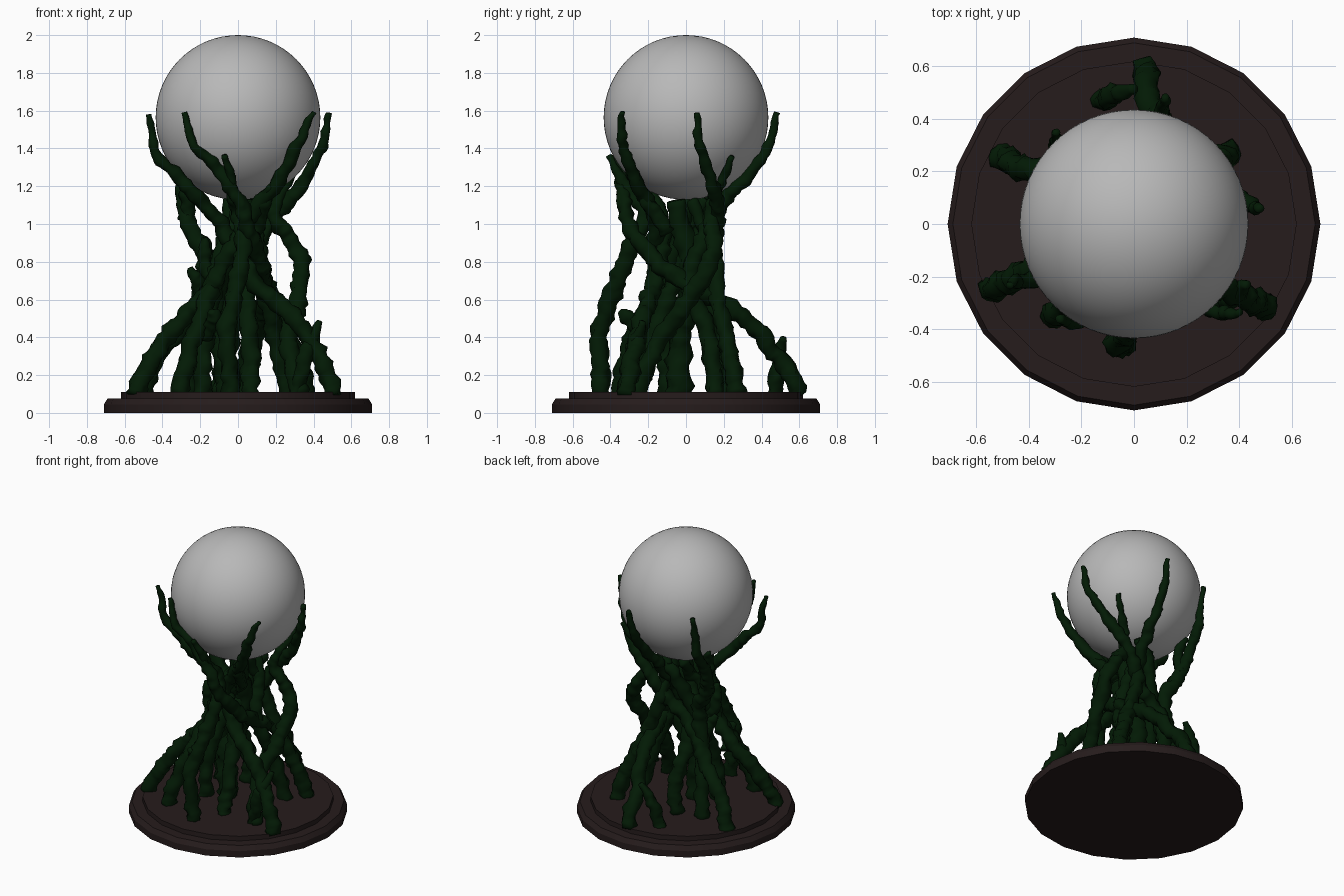
import bpy, bmesh, math, random
from mathutils import Vector, noise

random.seed(4)
if "Cube" in bpy.data.objects:
    bpy.data.objects.remove(bpy.data.objects["Cube"], do_unlink=True)


def material(name, rgb):
    m = bpy.data.materials.new(name)
    m.use_nodes = True
    m.diffuse_color = (*rgb, 1)
    bsdf = m.node_tree.nodes["Principled BSDF"]
    bsdf.inputs["Base Color"].default_value = (*rgb, 1)
    bsdf.inputs["Roughness"].default_value = 0.7
    return m


GREY = material("pale grey", (0.48, 0.48, 0.48))
WOOD = material("dark brown", (0.019, 0.0115, 0.0115))
GREEN = material("dark green", (0.0008, 0.0105, 0.0015))


def add_object(name, bm, mat):
    bmesh.ops.recalc_face_normals(bm, faces=bm.faces)
    mesh = bpy.data.meshes.new(name)
    bm.to_mesh(mesh)
    bm.free()
    mesh.materials.append(mat)
    ob = bpy.data.objects.new(name, mesh)
    bpy.context.collection.objects.link(ob)
    return ob


def skin(bm, rings):
    """Join closed rings of points into a capped tube."""
    loops = [[bm.verts.new(p) for p in ring] for ring in rings]
    n = len(loops[0])
    for a, b in zip(loops, loops[1:]):
        for i in range(n):
            j = (i + 1) % n
            bm.faces.new((a[i], a[j], b[j], b[i]))
    bm.faces.new(loops[0][::-1])
    bm.faces.new(loops[-1])


# stepped base with twenty sides
def disc(name, profile, sides=20):
    bm = bmesh.new()
    step = math.tau / sides
    skin(bm, [[(r * math.cos(i * step), r * math.sin(i * step), z)
               for i in range(sides)] for r, z in profile])
    ob = add_object(name, bm, WOOD)
    bpy.ops.object.select_all(action='DESELECT')
    bpy.context.view_layer.objects.active = ob
    ob.select_set(True)
    bpy.ops.object.shade_smooth_by_angle(angle=math.radians(30))


disc("base_plate", [(0.71, 0), (0.71, 0.045), (0.69, 0.077)])
disc("base_step", [(0.62, 0.07), (0.62, 0.11)])

# globe
bm = bmesh.new()
bmesh.ops.create_uvsphere(bm, u_segments=64, v_segments=32, radius=0.436)
bmesh.ops.translate(bm, verts=bm.verts, vec=(0, 0, 1.564))
for f in bm.faces:
    f.smooth = True
add_object("globe", bm, GREY)


# gnarled vine through a few points, tapering from foot to tip
def spline(p0, p1, p2, p3, t):
    return 0.5 * (2 * p1 + (p2 - p0) * t + (2 * p0 - 5 * p1 + 4 * p2 - p3) * t * t
                  + (3 * p1 - p0 - 3 * p2 + p3) * t ** 3)


def vine(name, points, foot=0.047, tip=0.015, sides=10, steps=12):
    pts = [Vector(p) for p in points]
    pts = [2 * pts[0] - pts[1]] + pts + [2 * pts[-1] - pts[-2]]
    path = [spline(*pts[k:k + 4], s / steps)
            for k in range(len(pts) - 3) for s in range(steps)] + [pts[-2]]
    seed = Vector([random.uniform(0, 50) for _ in range(3)])
    rings = []
    last = len(path) - 1
    for k, c in enumerate(path):
        t = k / last
        along = (path[min(k + 1, last)] - path[max(k - 1, 0)]).normalized()
        side = along.cross(Vector((0.6, 0.8, 0.1))).normalized()
        other = along.cross(side)
        r = tip + (foot - tip) * (1 - t ** 3.5)
        c = c + noise.noise_vector(c * 9 + seed) * 0.014
        ring = []
        for i in range(sides):
            a = math.tau * i / sides
            d = side * math.cos(a) + other * math.sin(a)
            bump = 1 + 0.5 * noise.noise((c + d * r) * 24 + seed)
            ring.append(c + d * r * bump)
        rings.append(ring)
    bm = bmesh.new()
    skin(bm, rings)
    for f in bm.faces:
        f.smooth = True
    add_object(name, bm, GREEN)


F = 0.09  # height where the vines leave the base
vine("front_left_to_right_vine", [
    (.52, -.32, F), (.43, -.28, .3), (.28, -.22, .52), (.1, -.17, .68), (0, -.13, .85),
    (-.12, -.13, 1.03), (-.27, -.2, 1.2), (-.43, -.21, 1.38), (-.47, -.23, 1.58)])
vine("front_right_to_left_vine", [
    (-.55, -.26, F), (-.45, -.2, .3), (-.3, -.13, .5), (-.16, -.15, .65), (-.05, -.17, .85),
    (.07, -.17, 1.05), (.22, -.27, 1.24), (.33, -.34, 1.45), (.4, -.33, 1.59)])
vine("back_to_front_vine", [
    (.04, .61, F), (.06, .48, .3), (.13, .28, .52), (.15, .08, .64), (.12, -.13, .78),
    (.06, -.28, .95), (.01, -.32, 1.12), (-.1, -.34, 1.28), (-.24, -.37, 1.43), (-.285, -.365, 1.59)])
vine("right_to_left_vine", [
    (-.5, .26, F), (-.42, .22, .3), (-.25, .15, .5), (-.1, .1, .7), (.07, .12, .85),
    (.2, .17, 1.05), (.33, .14, 1.2), (.44, .08, 1.4), (.48, .05, 1.59)])
vine("front_short_vine", [
    (-.03, -.45, F), (-.06, -.46, .4), (-.02, -.38, .65), (.03, -.28, .9),
    (0, -.22, 1.05), (-.03, -.32, 1.2), (-.07, -.41, 1.36)])
vine("front_to_back_vine", [
    (.07, -.26, F), (.06, -.2, .3), (.05, -.1, .6), (.02, 0, .8), (.05, .1, 1),
    (.09, .25, 1.17), (.11, .42, 1.38), (.12, .48, 1.59)])
vine("left_bowed_vine", [
    (.33, -.28, F), (.27, -.16, .35), (.31, 0, .58), (.33, .12, .78), (.27, .15, .93),
    (.19, .13, 1.05), (.24, .18, 1.19), (.34, .24, 1.36)])
vine("right_bowed_vine", [
    (-.27, .2, F), (-.21, .12, .5), (-.17, .1, .8), (-.26, .14, 1),
    (-.29, .2, 1.15), (-.3, .29, 1.32), (-.29, .35, 1.59)])

# inner stems that gather beneath the globe
vine("back_stem", [(-.08, .24, F), (-.08, .22, .35), (-.1, .12, .6), (-.05, 0, .9), (0, 0, 1.14)], tip=.03)
vine("back_left_stem", [(.36, .28, F), (.29, .22, .35), (.18, .17, .6), (.1, .15, .85), (.05, .03, 1.12)], tip=.03)
vine("left_stem", [(.27, .16, F), (.2, .12, .4), (.13, .02, .7), (.1, .1, .95), (.04, .14, 1.14)], tip=.03)
vine("front_right_stem", [(-.32, -.36, F), (-.23, -.28, .4), (-.15, -.15, .65), (-.06, -.02, .95), (-.04, .1, 1.13)], tip=.03)
vine("middle_stem", [(-.06, -.04, F), (-.06, -.03, .4), (.02, .02, .7), (.06, -.05, 1.12)], .065, .045)
vine("right_stem", [(-.2, -.1, F), (-.17, -.08, .4), (-.12, .03, .7), (-.02, .12, 1), (.1, .16, 1.15)], tip=.03)

# small broken shoots
shoots = [[(.3, -.26, F), (.36, -.28, .3), (.43, -.23, .49)],
          [(-.12, .47, F), (-.08, .49, .26), (0, .52, .39)],
          [(-.18, -.22, .4), (-.13, -.3, .5), (-.14, -.35, .54)],
          [(-.12, -.1, .65), (-.17, -.09, .8), (-.18, -.11, .93)],
          [(-.18, .05, .6), (-.22, .04, .7), (-.25, .02, .77)],
          [(-.27, .15, 1.02), (-.26, .13, 1.15), (-.29, .16, 1.29)],
          [(.1, -.1, .95), (.14, -.19, 1.1), (.17, -.26, 1.2)]]
for k, path in enumerate(shoots):
    vine(f"shoot_{k + 1}", path, .04, .016)
